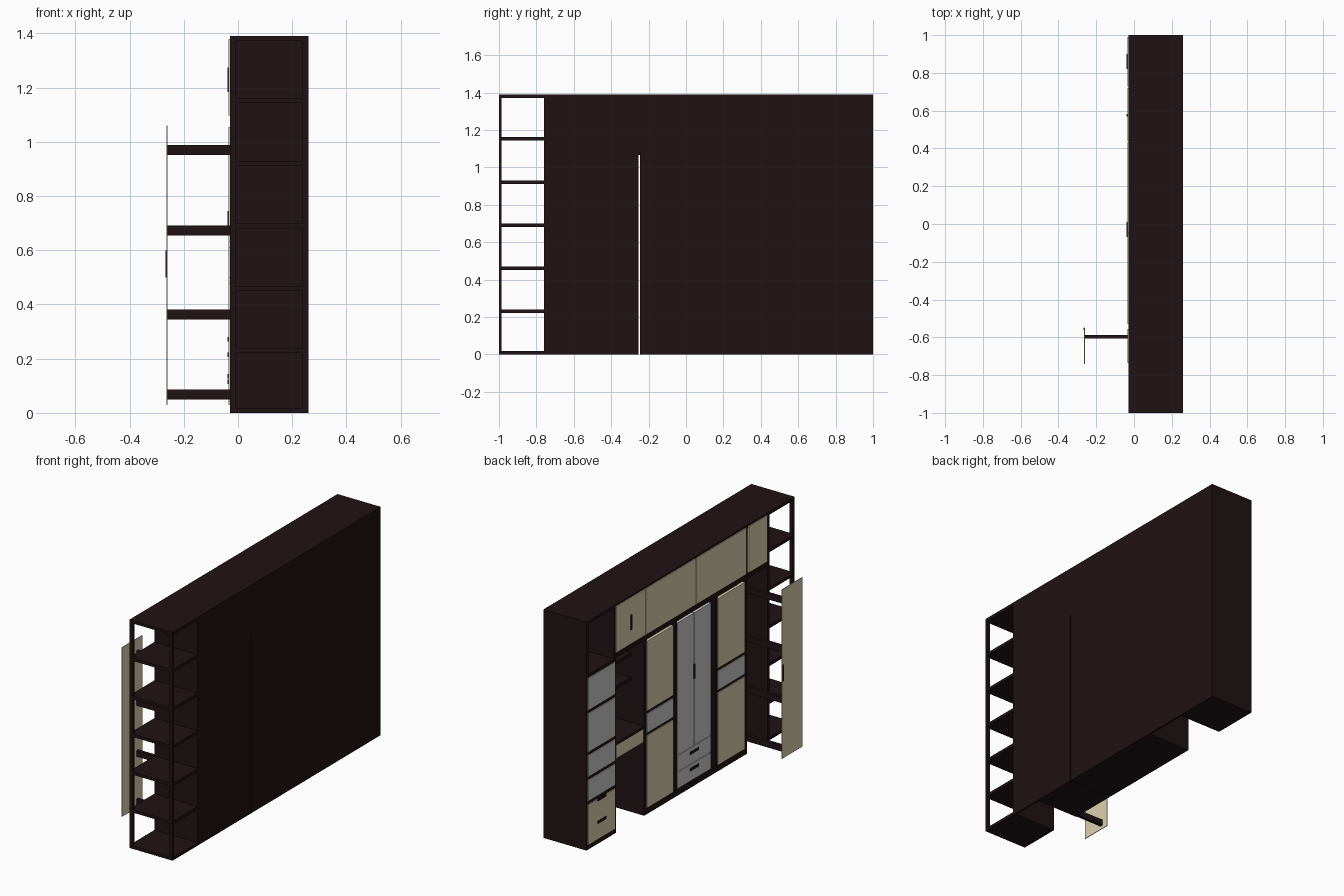
import bpy, bmesh

if "Cube" in bpy.data.objects:
    bpy.data.objects.remove(bpy.data.objects["Cube"])


def material(name, color):
    m = bpy.data.materials.new(name)
    m.diffuse_color = color
    m.use_nodes = True
    m.node_tree.nodes["Principled BSDF"].inputs["Base Color"].default_value = m.diffuse_color
    return m


DARK = material("dark_wood", (0.014, 0.006, 0.007, 1))
CREAM = material("cream_panel", (0.72, 0.64, 0.43, 1))
F, B, H = -0.03, 0.26, 1.39   # cabinet front, back, height
T = 0.018                     # board thickness


def box(name, x, y, z, mat=DARK):
    """Box from (min, max) pairs."""
    bm = bmesh.new()
    bmesh.ops.create_cube(bm, size=1)
    for v in bm.verts:
        for i, (lo, hi) in enumerate((x, y, z)):
            v.co[i] = lo if v.co[i] < 0 else hi
    me = bpy.data.meshes.new(name)
    bm.to_mesh(me)
    bm.free()
    ob = bpy.data.objects.new(name, me)
    bpy.context.collection.objects.link(ob)
    if mat:
        me.materials.append(mat)
    return ob


def front(name, y, z, mat):
    box(name, (F - 0.005, F + 0.012), y, z, mat)


def handle(name, y, z, vertical=False):
    a, b = (0.007, 0.045) if vertical else (0.04, 0.008)
    box(name, (F - 0.009, F - 0.004), (y - a, y + a), (z - b, z + b))


# carcase: top, end panel, backs either side of the narrow slit
box("top_board", (F, B), (-1, 1), (H - T, H))
box("end_panel", (F, B), (1 - T, 1), (0, H - T))
box("back_left", (B - 0.012, B), (-0.247, 1 - T), (0, 1.08))
box("back_right", (B - 0.012, B), (-0.76, -0.253), (0, 1.08))
box("back_upper", (B - 0.012, B), (-0.76, 1 - T), (1.08, H - T))

# vertical dividers
for i, (lo, hi, top) in enumerate([
        (0.715, 0.735, H - T), (0.425, 0.445, 1.08), (0.13, 0.17, 1.08),
        (-0.247, -0.19, 1.08), (-0.262, -0.253, 1.08), (-0.545, -0.517, 1.08),
        (-0.76, -0.742, H - T), (-0.055, -0.04, H - T), (-0.55, -0.532, H - T),
        (0.432, 0.446, H - T)]):
    z0 = 1.08 if i > 6 else 0
    box(f"divider_{i}", (F, B - 0.012), (lo, hi), (z0, top))

# board under the upper cabinets, and floors
box("upper_floor", (F, B - 0.012), (-0.742, 0.715), (1.065, 1.092))
for i, (lo, hi) in enumerate([(0.735, 1 - T), (0.17, 0.425), (-0.19, 0.13), (-0.517, -0.262)]):
    box(f"floor_{i}", (F, B - 0.012), (lo, hi), (0, 0.035))

# cream doors of the upper row
for i, (lo, hi) in enumerate([(0.44, 0.72), (-0.044, 0.435), (-0.53, -0.052), (-0.735, -0.555)]):
    front(f"upper_door_{i}", (lo, hi), (1.098, 1.38), CREAM)
handle("upper_door_handle", 0.575, 1.23, True)

# end column: shelves, grey fronts, cream drawer, open cubby on top
for i, z in enumerate((0.286, 0.435, 0.585, 0.84, 1.055)):
    box(f"end_shelf_{i}", (F, B - 0.012), (0.735, 1 - T), (z - 0.01, z + 0.01))
for i, z in enumerate([(0.297, 0.425), (0.445, 0.575), (0.595, 0.83), (0.85, 1.045)]):
    front(f"end_front_{i}", (0.728, 0.99), z, None)
front("end_drawer", (0.728, 0.99), (0.03, 0.275), CREAM)
handle("end_drawer_handle", 0.86, 0.135)
handle("end_upper_handle", 0.86, 0.272)

# desk niche: worktop, cream drawer, shelves
box("desk_top", (F, B - 0.012), (0.445, 0.715), (0.53, 0.545))
box("desk_drawer", (F, F + 0.015), (0.45, 0.712), (0.45, 0.53), CREAM)
for i, z in enumerate((0.80, 0.95)):
    box(f"niche_shelf_{i}", (0.06, B - 0.012), (0.445, 0.715), (z, z + T))

# two cream columns with a grey middle drawer
for n, (lo, hi) in enumerate([(0.172, 0.425), (-0.517, -0.258)]):
    front(f"column_upper_door_{n}", (lo, hi), (0.63, 1.055), CREAM)
    front(f"column_drawer_{n}", (lo, hi), (0.497, 0.612), None)
    front(f"column_lower_door_{n}", (lo, hi), (0.04, 0.48), CREAM)
    for z in (0.48, 0.612):
        box(f"column_shelf_{n}", (F, B - 0.012), (lo, hi), (z, z + T))

# grey double wardrobe with two drawers
front("wardrobe_door_left", (-0.028, 0.13), (0.25, 1.055), None)
front("wardrobe_door_right", (-0.19, -0.032), (0.25, 1.055), None)
front("wardrobe_drawer_upper", (-0.19, 0.13), (0.148, 0.246), None)
front("wardrobe_drawer_lower", (-0.19, 0.13), (0.045, 0.144), None)
handle("wardrobe_handle", -0.03, 0.7, True)
handle("upper_drawer_handle", -0.03, 0.215)
handle("lower_drawer_handle", -0.03, 0.115)

# pull-out rack with its cream front
for i, z in enumerate((0.05, 0.345, 0.655, 0.952)):
    box(f"pullout_rail_{i}", (-0.26, B - 0.02), (-0.607, -0.588), (z, z + 0.036))
box("pullout_front", (-0.264, -0.26), (-0.742, -0.548), (0.03, 1.06), CREAM)
box("pullout_handle", (-0.267, -0.263), (-0.562, -0.55), (0.5, 0.6))

# open end shelving: corner posts and shelves
for i, x in enumerate((F, B - 0.022)):
    box(f"shelf_post_{i}", (x, x + 0.022), (-1, -0.986), (0, H - T))
for i, z in enumerate((0.009, 0.23, 0.46, 0.69, 0.92, 1.153)):
    box(f"open_shelf_{i}", (F, B), (-1, -0.76), (z - 0.009, z + 0.009))
